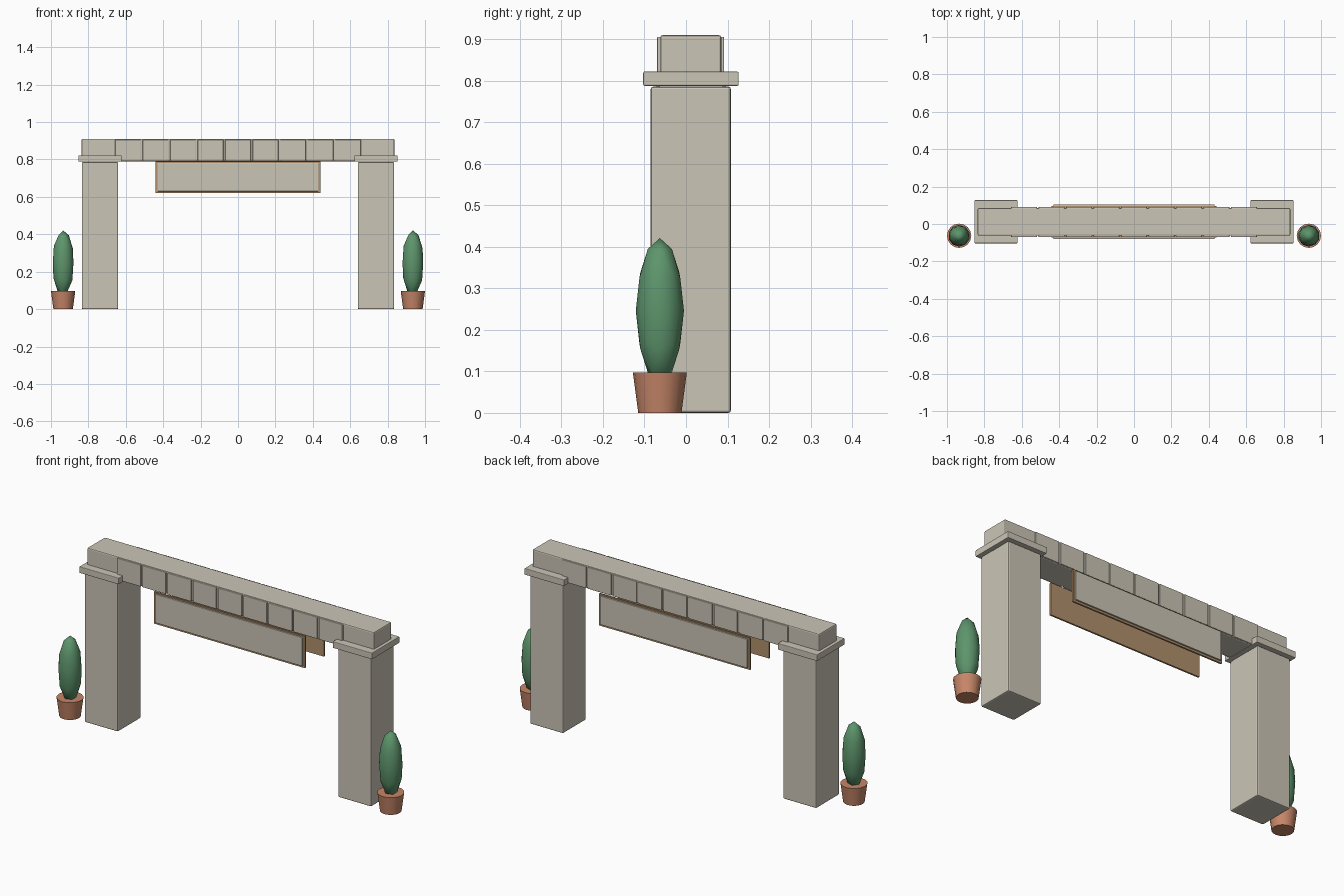
import bpy, bmesh, math
from mathutils import Matrix

if "Cube" in bpy.data.objects:
    bpy.data.objects.remove(bpy.data.objects["Cube"])


def material(name, rgb):
    m = bpy.data.materials.new(name)
    m.diffuse_color = (*rgb, 1)
    m.use_nodes = True
    m.node_tree.nodes["Principled BSDF"].inputs["Base Color"].default_value = m.diffuse_color
    return m


STONE = material("warm_stone", (0.60, 0.56, 0.47))
WOOD = material("brown_wood", (0.44, 0.28, 0.15))
CLAY = material("terracotta", (0.57, 0.24, 0.14))
GREEN = material("leaf_green", (0.11, 0.30, 0.15))


def finish(name, bm, mat, smooth=None):
    mesh = bpy.data.meshes.new(name)
    bm.to_mesh(mesh)
    bm.free()
    mesh.materials.append(mat)
    ob = bpy.data.objects.new(name, mesh)
    bpy.context.collection.objects.link(ob)
    if smooth:
        bpy.ops.object.select_all(action='DESELECT')
        ob.select_set(True)
        bpy.context.view_layer.objects.active = ob
        bpy.ops.object.shade_smooth_by_angle(angle=math.radians(smooth))
    return ob


def box(name, x, y, z, mat, bevel=0.0):
    """Box from (min, max) ranges, with optional softened edges."""
    bm = bmesh.new()
    bmesh.ops.create_cube(bm, size=1)
    for v in bm.verts:
        v.co = [(r[0] + r[1]) / 2 + c * (r[1] - r[0]) for r, c in zip((x, y, z), v.co)]
    ob = finish(name, bm, mat)
    if bevel:
        mod = ob.modifiers.new("soft_edges", 'BEVEL')
        mod.width = bevel
        mod.segments = 2
    return ob


# Pillars, capitals and potted shrubs on both sides
for side, s in (("left", -1), ("right", 1)):
    cx = 0.738 * s
    box(side + "_pillar", (cx - 0.097, cx + 0.097), (-0.085, 0.108), (0, 0.786), STONE, 0.006)
    box(side + "_capital", (cx - 0.115, cx + 0.115), (-0.103, 0.127), (0.788, 0.822), STONE, 0.003)

    px, py = 0.935 * s, -0.063
    bm = bmesh.new()
    bmesh.ops.create_cone(bm, cap_ends=True, segments=16, radius1=0.052, radius2=0.065,
                          depth=0.097, matrix=Matrix.Translation((px, py, 0.0485)))
    finish(side + "_pot", bm, CLAY, 35)

    bm = bmesh.new()
    bmesh.ops.create_icosphere(bm, subdivisions=2, radius=1)
    bmesh.ops.transform(bm, verts=bm.verts, matrix=Matrix.Translation((px, py, 0.246))
                        @ Matrix.Diagonal((0.058, 0.058, 0.175, 1)))
    finish(side + "_shrub", bm, GREEN, 80)

# Lintel beam with nine facing blocks
box("lintel", (-0.836, 0.836), (-0.062, 0.085), (0.79, 0.91), STONE, 0.006)
PITCH = 0.147
for i in range(9):
    c = (i - 4) * PITCH
    box(f"facing_block_{i + 1}", (c - 0.069, c + 0.069), (-0.07, 0.092), (0.792, 0.906), STONE, 0.003)

# Hanging boards on both faces: wooden backing with a stone panel
for side, s in (("front", -1), ("back", 1)):
    def span(a, b):
        return sorted((0.0125 + s * a, 0.0125 + s * b))
    box(side + "_board_backing", (-0.44, 0.44), span(0.075, 0.084), (0.62, 0.788), WOOD)
    box(side + "_board_panel", (-0.43, 0.43), span(0.083, 0.092), (0.63, 0.781), STONE, 0.002)
